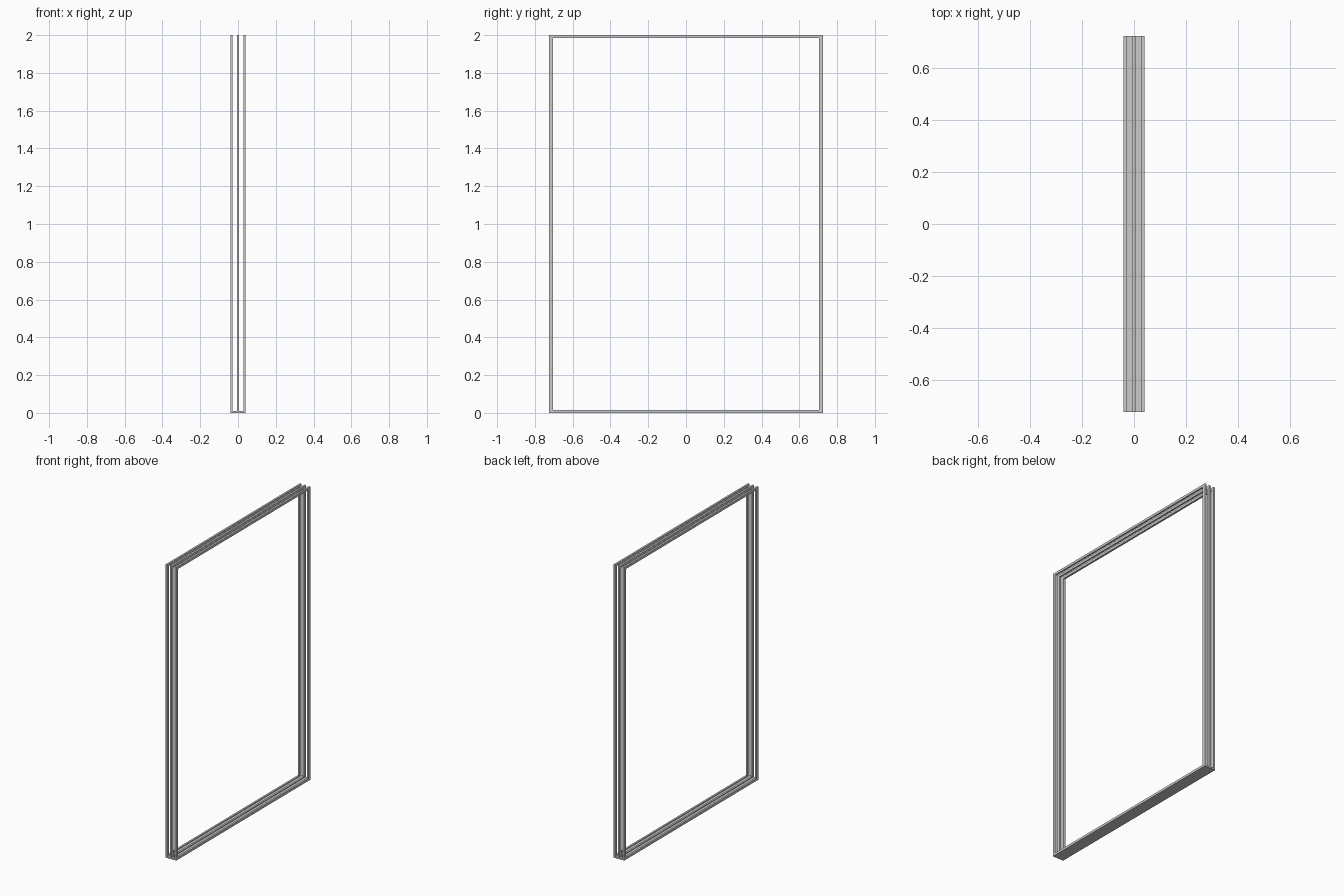
import bpy

if "Cube" in bpy.data.objects:
    bpy.data.objects.remove(bpy.data.objects["Cube"])

HALF_Y, HEIGHT = 0.725, 2.0
BAR_X = 0.013          # thickness of each track frame
JAMB_W, RAIL_H = 0.021, 0.016
OUTER_X = 0.041
SILL_H = 0.010


def box(name, x0, x1, y0, y1, z0, z1):
    bpy.ops.mesh.primitive_cube_add(
        size=1, location=((x0 + x1) / 2, (y0 + y1) / 2, (z0 + z1) / 2))
    ob = bpy.context.object
    ob.name = name
    ob.scale = (x1 - x0, y1 - y0, z1 - z0)
    bpy.ops.object.transform_apply(location=False, rotation=False, scale=True)
    return ob


# Three parallel rectangular track frames
offset = OUTER_X - BAR_X / 2
for label, cx in (("left", -offset), ("middle", 0), ("right", offset)):
    x0, x1 = cx - BAR_X / 2, cx + BAR_X / 2
    inner = HALF_Y - JAMB_W
    box(f"{label}_front_jamb", x0, x1, -HALF_Y, -inner, 0, HEIGHT)
    box(f"{label}_back_jamb", x0, x1, inner, HALF_Y, 0, HEIGHT)
    box(f"{label}_top_rail", x0, x1, -inner, inner, HEIGHT - RAIL_H, HEIGHT)
    box(f"{label}_bottom_rail", x0, x1, -inner, inner, 0, RAIL_H)

# Sill webs joining the frames along the floor
for label, s in (("left", -1), ("right", 1)):
    a, b = sorted((s * BAR_X / 2, s * (OUTER_X - BAR_X)))
    box(f"{label}_sill_web", a, b, -HALF_Y, HALF_Y, 0, SILL_H)
